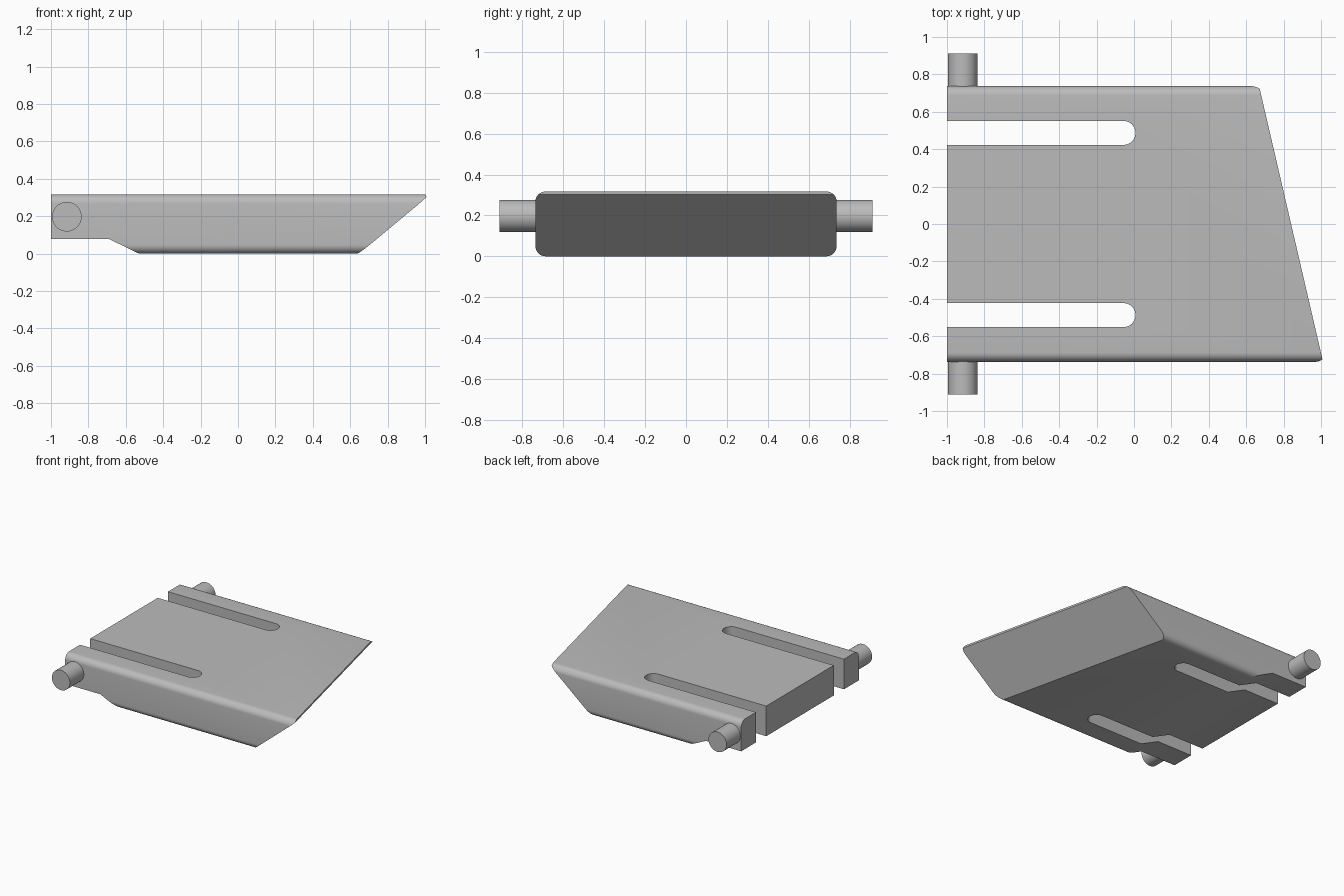
import bpy, bmesh, math
from mathutils import Vector

cube = bpy.data.objects.get("Cube")
if cube:
    bpy.data.objects.remove(cube, do_unlink=True)

GREY = bpy.data.materials.new("plain_grey")
GREY.use_nodes = True
GREY.diffuse_color = (0.5, 0.5, 0.5, 1)
GREY.node_tree.nodes["Principled BSDF"].inputs["Base Color"].default_value = (0.5, 0.5, 0.5, 1)


def add_object(name, bm):
    bmesh.ops.recalc_face_normals(bm, faces=bm.faces)
    mesh = bpy.data.meshes.new(name)
    bm.to_mesh(mesh)
    bm.free()
    mesh.materials.append(GREY)
    obj = bpy.data.objects.new(name, mesh)
    bpy.context.collection.objects.link(obj)
    return obj


def prism(points, offset):
    """Closed outline of 3D points, extruded by an offset."""
    bm = bmesh.new()
    face = bm.faces.new([bm.verts.new(p) for p in points])
    out = bmesh.ops.extrude_face_region(bm, geom=[face])
    moved = [g for g in out["geom"] if isinstance(g, bmesh.types.BMVert)]
    bmesh.ops.translate(bm, verts=moved, vec=offset)
    return bm


def select_only(obj):
    bpy.ops.object.select_all(action="DESELECT")
    obj.select_set(True)
    bpy.context.view_layer.objects.active = obj


def arc(cx, cy, radius, start, end, steps):
    angles = [math.radians(start + (end - start) * i / steps) for i in range(steps + 1)]
    return [(cx + radius * math.cos(a), cy + radius * math.sin(a)) for a in angles]


def cut(target, cutter):
    mod = target.modifiers.new("cut", "BOOLEAN")
    mod.operation = "DIFFERENCE"
    mod.solver = "EXACT"
    mod.object = cutter
    select_only(target)
    bpy.ops.object.modifier_apply(modifier=mod.name)
    bpy.data.objects.remove(cutter, do_unlink=True)


# Plate body: rounded rectangle section run along x
HALF, TOP, R = 0.737, 0.317, 0.05
section = []
for cy, cz, start in ((HALF - R, TOP - R, 0), (R - HALF, TOP - R, 90),
                      (R - HALF, R, 180), (HALF - R, R, 270)):
    section += arc(cy, cz, R, start, start + 90, 8)
bm = prism([(-1, y, z) for y, z in section], (2.3, 0, 0))

# Skewed nose: thin blunt lip above a face sloping back underneath
SKEW, RAKE, LIP = 0.232, 1.2, 0.302
lip_point = Vector((1, -0.69, LIP))
for normal in (Vector((1, SKEW, 0)), Vector((1, SKEW, -RAKE))):
    geom = bm.verts[:] + bm.edges[:] + bm.faces[:]
    bmesh.ops.bisect_plane(bm, geom=geom, plane_co=lip_point,
                           plane_no=normal.normalized(), clear_outer=True)
    rim = [e for e in bm.edges if e.is_boundary]
    bmesh.ops.holes_fill(bm, edges=rim, sides=0)
plate = add_object("plate", bm)

# Step under the hinge end
step = [(-1.1, -0.1), (-0.32, -0.1), (-0.53, 0), (-0.69, 0.078), (-1.1, 0.078)]
cut(plate, add_object("step_cutter", prism([(x, -1, z) for x, z in step], (0, 2, 0))))

# Round-ended slots through the plate
for side in (-1, 1):
    mid, half = side * 0.487, 0.064
    outline = [(-1.1, mid - half)] + arc(0.008 - half, mid, half, -90, 90, 20) + [(-1.1, mid + half)]
    cut(plate, add_object("slot_cutter", prism([(x, y, -0.2) for x, y in outline], (0, 0, 1))))

select_only(plate)
bpy.ops.object.shade_smooth_by_angle(angle=math.radians(30))

# Hinge pins on both sides
for side, name in ((-1, "front_hinge_pin"), (1, "back_hinge_pin")):
    ring = arc(-0.915, 0.197, 0.079, 0, 352.5, 47)
    pin = add_object(name, prism([(x, side * 0.7, z) for x, z in ring], (0, side * 0.212, 0)))
    select_only(pin)
    bpy.ops.object.shade_smooth_by_angle(angle=math.radians(30))
